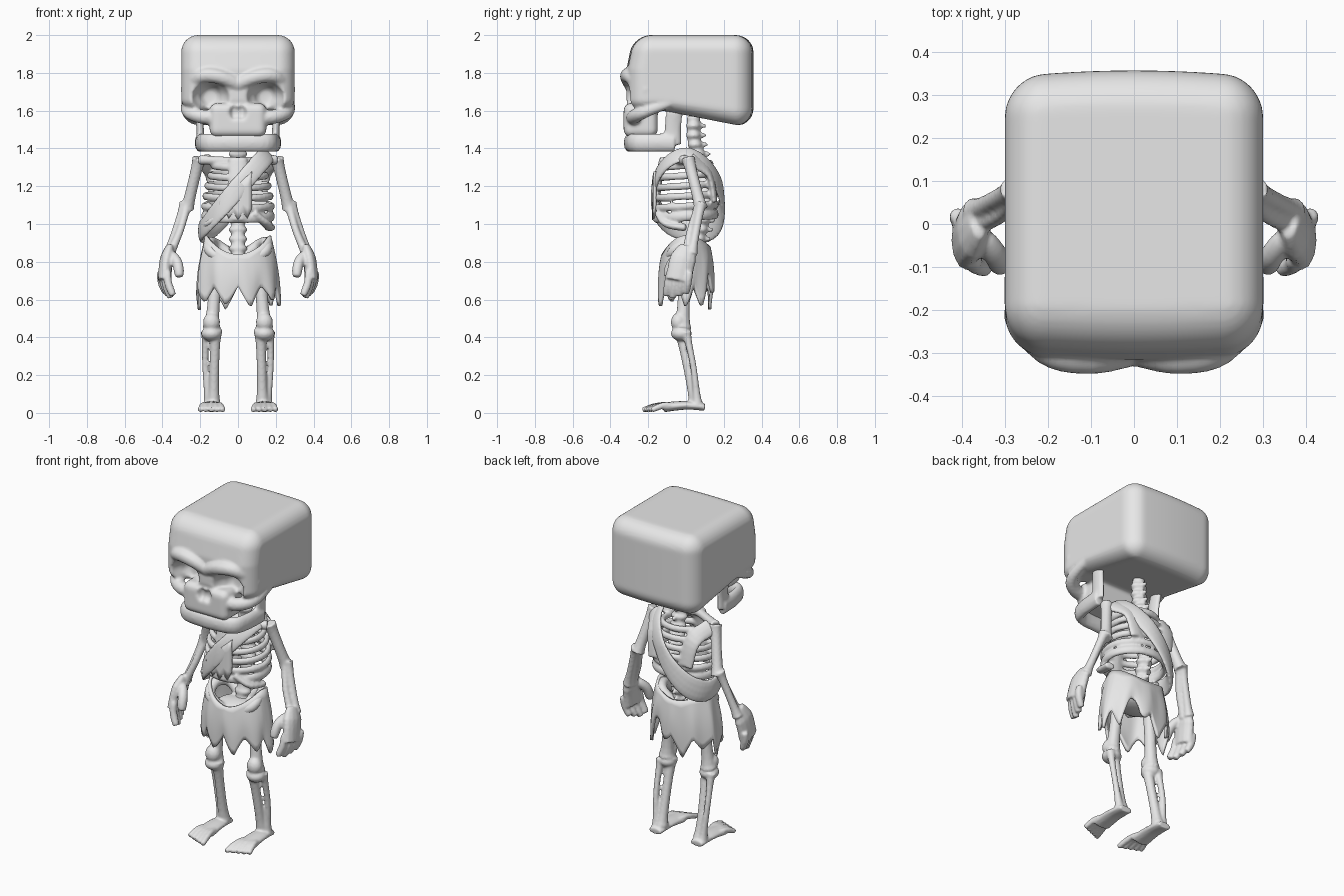
import bpy, bmesh, math
from math import sin, cos, pi
from mathutils import Vector, Matrix

cube = bpy.data.objects.get("Cube")
if cube:
    bpy.data.objects.remove(cube)

grey = bpy.data.materials.new("plain grey")
grey.use_nodes = True
grey.diffuse_color = (.8, .8, .8, 1)
grey.node_tree.nodes["Principled BSDF"].inputs["Base Color"].default_value = grey.diffuse_color

FRONTAL, UPRIGHT = Vector((0, 1, 0)), Vector((0, 0, 1))


def spline(points, steps, closed):
    """Smooth curve through the points."""
    points = [Vector(p) for p in points]
    count, curve = len(points), []

    def pick(i):
        return points[i % count] if closed else points[min(max(i, 0), count - 1)]
    for i in range(count if closed else count - 1):
        a, b, c, d = pick(i - 1), pick(i), pick(i + 1), pick(i + 2)
        for k in range(steps):
            t = k / steps
            curve.append(b + ((c - a) + (2 * a - 5 * b + 4 * c - d + (3 * b - 3 * c + d - a) * t) * t) * t / 2)
    return curve if closed else curve + [points[-1]]


def constant(t):
    return 1


def tube(bm, points, width, depth=None, facing=lambda p: FRONTAL, swell=constant,
         closed=False, steps=5, sides=12):
    """Elliptical tube along a curve; its depth lies along the facing direction."""
    path = spline(points, steps, closed)
    count, rings = len(path), []
    depth = depth or width
    for i, centre in enumerate(path):
        after = path[(i + 1) % count] if closed else path[min(i + 1, count - 1)]
        before = path[i - 1] if closed or i else centre
        along = (after - before).normalized()
        across = along.cross(facing(centre)).normalized()
        out = across.cross(along)
        size = swell(i / (count - 1))
        turns = [math.tau * k / sides for k in range(sides)]
        rings.append([bm.verts.new(centre + (across * width * cos(w) + out * depth * sin(w)) * size)
                      for w in turns])
    join_rings(bm, rings, closed, True)
    if not closed:
        bm.faces.new(rings[0][::-1])
        bm.faces.new(rings[-1])


def join_rings(bm, rings, closed, wrap):
    """Quads between neighbouring rows of points."""
    pairs = list(zip(rings, rings[1:])) + ([(rings[-1], rings[0])] if closed else [])
    for a, b in pairs:
        for k in range(len(a) if wrap else len(a) - 1):
            j = (k + 1) % len(a)
            bm.faces.new((a[k], a[j], b[j], b[k]))


def shaft(bm, start, end, radius, flare=.5, bow=(0, 0, 0)):
    """Long bone with flared ends."""
    middle = Vector(start).lerp(Vector(end), .5) + Vector(bow)
    upright = abs(end[2] - start[2]) > abs(end[1] - start[1])
    tube(bm, [start, middle, end], radius, facing=lambda p: FRONTAL if upright else UPRIGHT,
         swell=lambda t: 1 + flare * abs(2 * t - 1) ** 3)


def blob(bm, centre, radii):
    place = Matrix.Translation(centre) @ Matrix.Diagonal((*radii, 1))
    bmesh.ops.create_uvsphere(bm, u_segments=20, v_segments=14, radius=1, matrix=place)


def rounded_box(bm, centre, half, radius, cuts, sculpt):
    """Box with rounded edges, reshaped point by point and added to the part."""
    box = bmesh.new()
    bmesh.ops.create_cube(box, size=2)
    bmesh.ops.subdivide_edges(box, edges=box.edges[:], cuts=cuts, use_grid_fill=True)
    for v in box.verts:
        point = Vector(c * h for c, h in zip(v.co, half))
        core = Vector(max(radius - h, min(h - radius, c)) for c, h in zip(point, half))
        v.co = core + (point - core).normalized() * radius + Vector(centre)
        sculpt(v.co)
    carrier = bpy.data.meshes.new("carrier")
    box.to_mesh(carrier)
    box.free()
    bm.from_mesh(carrier)
    bpy.data.meshes.remove(carrier)


def mirror(bm):
    """Copy everything built so far to the other side."""
    copy = bmesh.ops.duplicate(bm, geom=bm.verts[:] + bm.edges[:] + bm.faces[:])["geom"]
    bmesh.ops.scale(bm, vec=(-1, 1, 1), verts=[g for g in copy if isinstance(g, bmesh.types.BMVert)])


def finish(name, bm, voxel=0, thickness=0):
    """Make the object, then fuse and relax it or give cloth its thickness."""
    bmesh.ops.recalc_face_normals(bm, faces=bm.faces)
    mesh = bpy.data.meshes.new(name)
    bm.to_mesh(mesh)
    bm.free()
    mesh.materials.append(grey)
    mesh.shade_smooth()
    ob = bpy.data.objects.new(name, mesh)
    bpy.context.collection.objects.link(ob)
    if thickness:
        ob.modifiers.new("Thickness", "SOLIDIFY").thickness = thickness
    if voxel:
        fuse = ob.modifiers.new("Fuse", "REMESH")
        fuse.mode, fuse.voxel_size, fuse.use_smooth_shade = "VOXEL", voxel, True
        relax = ob.modifiers.new("Relax", "SMOOTH")
        relax.factor, relax.iterations = .5, 3


def dent(x, z, wide, high):
    """Depth of a steep-sided oval hollow, from none to one."""
    return max(0, 1 - ((x / wide) ** 2 + (z / high) ** 2) ** 2)


def shape_cranium(co):
    x, y, z = co
    co.z += max(0, 1.76 - z) / 3 * min(1, max(0, .7 - 2.5 * y))
    co.y += .05 * y * (1 - (x / .3) ** 2)
    if y < -.2:
        side = abs(x) - .145
        co.y += .2 * max(0, z - 1.82) + .07 * dent(side, co.z - 1.67, .1, .085)
        co.y += .03 * dent(side, co.z - 1.68, .06, .06)


def shape_upper_jaw(co):
    if co.y < -.3:
        co.y += .03 * dent(abs(co.x) - .02, co.z - 1.59, .025, .04)


# Skull: brow and cheekbones, then boxy cranium with eye hollows, then upper jaw
bm = bmesh.new()
tube(bm, [(0, -.29, 1.74), (.1, -.31, 1.78), (.2, -.29, 1.78), (.27, -.2, 1.7)], .04)
tube(bm, [(.08, -.28, 1.56), (.2, -.27, 1.57), (.27, -.2, 1.6), (.27, 0, 1.67)], .04,
     facing=lambda p: UPRIGHT, swell=lambda t: 1 - t * t / 2)
mirror(bm)
rounded_box(bm, (0, .02, 1.76), (.3, .32, .24), .09, 44, shape_cranium)
rounded_box(bm, (0, -.24, 1.55), (.15, .09, .09), .04, 24, shape_upper_jaw)
finish("skull", bm, .009)

# Lower jaw
bm = bmesh.new()
tube(bm, [(.2, -.06, 1.43), (.19, -.2, 1.43), (.15, -.28, 1.43), (0, -.3, 1.43)], .03, .05,
     facing=lambda p: UPRIGHT)
tube(bm, [(.2, -.07, 1.42), (.2, -.07, 1.5), (.21, -.06, 1.6)], .02, .045)
mirror(bm)
finish("lower_jaw", bm, .009)

# Spine with knobbly vertebrae
bm = bmesh.new()
column = [Vector((0, .04 + .06 * max(0, sin(pi * (k - .5) / 12)), .82 + .05 * k)) for k in range(16)]
tube(bm, column, .035)
for joint in column[:-1]:
    blob(bm, joint, (.05, .04, .025))
    blob(bm, joint + FRONTAL * .04, (.012, .03, .015))
finish("spine", bm, .008)

# Rib cage: hoops, collarbones, shoulder blades, lower cartilage and breastbone
bm = bmesh.new()
for i in range(6):
    wide, deep = .13 + .05 * sin(.35 * i), .13 + .03 * sin(.4 * i)
    hoop = [(wide * sin(a), deep * cos(a), 1.31 - .054 * i + .01 * cos(a)) for a in (pi * k / 9 for k in range(10))]
    tube(bm, hoop, .016, .026 if i == 5 else .02, facing=lambda p: UPRIGHT, steps=2)
shaft(bm, (.01, -.11, 1.33), (.2, 0, 1.34), .024, .2)
tube(bm, [(.19, .03, 1.34), (.13, .12, 1.27), (.1, .15, 1.12)], .05, .018)
tube(bm, [(.08, -.14, 1.06), (.15, -.1, 1), (.17, 0, .98)], .03, .02, facing=lambda p: UPRIGHT)
mirror(bm)
tube(bm, [(0, -.12, 1.35), (0, -.15, 1.2), (0, -.16, 1.02)], .05, .02)
finish("rib_cage", bm, .008)

# Shoulder strap: a tilted loop across the chest and back, broadest at the low end
bm = bmesh.new()
loop = []
for k in range(12):
    a = pi * k / 6
    x = .175 * cos(a) - .02
    loop.append((x, .01 + .18 * sin(a), 1.19 + 1.15 * x - .05 * max(0, sin(a))))
tube(bm, loop, .054, .015, facing=lambda p: Vector((p.x, p.y, max(0, p.z - 1.2))).normalized(), closed=True,
     swell=lambda t: 1 + .3 * math.exp(-80 * (t - .4) ** 2))
finish("shoulder_strap", bm, .008)

# Torn cloth hanging from the strap
bm = bmesh.new()
columns = []
for i in range(8):
    x = i / 40 - .1
    top, tip = 1.21 + .9 * x, 1.02 + .04 * (i % 2) + 4 * x * x
    columns.append([bm.verts.new((x, 1.5 * x * x - .18, top + (tip - top) * k / 4)) for k in range(5)])
join_rings(bm, columns, False, False)
finish("torn_chest_cloth", bm, thickness=.015)

# Pelvis inside the skirt
bm = bmesh.new()
tube(bm, [(.03, .07, .83), (.11, .07, .89), (.15, 0, .9), (.14, -.07, .85), (.03, -.09, .79)], .03,
     facing=lambda p: UPRIGHT)
mirror(bm)
blob(bm, (0, .01, .79), (.14, .1, .05))
finish("pelvis", bm, .009)

# Ragged skirt: dipped waist, soft folds, pointed hem and a slit at the back
bm = bmesh.new()
columns, around, rows, tips = [], 96, 8, 10
for i in range(around):
    a, tip = math.tau * i / around, tips * i / around
    saw = abs(tip % 1 * 2 - 1)
    top = .94 - (.06 if a < pi else .1) * sin(a) ** 2
    hem = .67 - saw * (.1 + .03 * sin(2.7 * tip)) + .1 * math.exp(-20 * (a - 1.1) ** 2)
    column = []
    for k in range(rows + 1):
        u = k / rows
        fold = 1 + .04 * u * sin(9 * a + 1) + .06 * sin(pi * u)
        column.append(bm.verts.new(((.175 + .045 * u) * fold * cos(a), (.13 + .015 * u) * fold * sin(a),
                                    top + (hem - top) * u)))
    columns.append(column)
join_rings(bm, columns, True, False)
finish("ragged_skirt", bm, thickness=.016)

for side, sign in (("left", 1), ("right", -1)):
    # Arm: upper bone, paired forearm bones, palm, fingers and thumb
    arm = bmesh.new()
    shaft(arm, (.205, .01, 1.35), (.27, .08, 1.08), .03, .3)
    shaft(arm, (.28, .08, 1.11), (.37, .03, .84), .022)
    shaft(arm, (.27, .07, 1.1), (.36, 0, .84), .02, bow=(-.01, -.01, 0))
    tube(arm, [(.36, .01, .88), (.38, -.02, .8), (.39, -.04, .7)], .036, .07, swell=lambda t: min(1, .6 + t))
    for k in range(4):
        x, y = .41 - .012 * k, .02 - .035 * k
        shaft(arm, (x, y, .75), (x - .03, y - .02, .61 + .012 * abs(k - 2)), .021, -.2, (.01, 0, 0))
    shaft(arm, (.35, -.03, .84), (.31, -.1, .72), .028, -.3, (-.01, -.01, .01))

    # Leg: thigh, knee, paired shin bones, heel and toes
    leg = bmesh.new()
    shaft(leg, (.11, 0, .8), (.14, -.02, .45), .033)
    blob(leg, (.14, -.04, .48), (.045, .04, .05))
    blob(leg, (.14, -.025, .42), (.055, .055, .04))
    shaft(leg, (.12, -.03, .44), (.13, .05, .05), .026)
    shaft(leg, (.17, 0, .43), (.155, .06, .05), .017, .7, (.01, .01, 0))
    tube(leg, [(.14, .1, .03), (.14, 0, .04), (.14, -.12, .03)], .06, .027, facing=lambda p: UPRIGHT,
         swell=lambda t: .7 + .3 * t)
    for k in range(5):
        x = .08 + .03 * k
        shaft(leg, ((x + .14) / 2, -.05, .035), (x, .012 * k - .23, .015), .017, -.2, (0, 0, .015))

    for part, bm in (("arm", arm), ("leg", leg)):
        bmesh.ops.scale(bm, vec=(sign, 1, 1), verts=bm.verts)
        finish(f"{side}_{part}", bm, .007)
